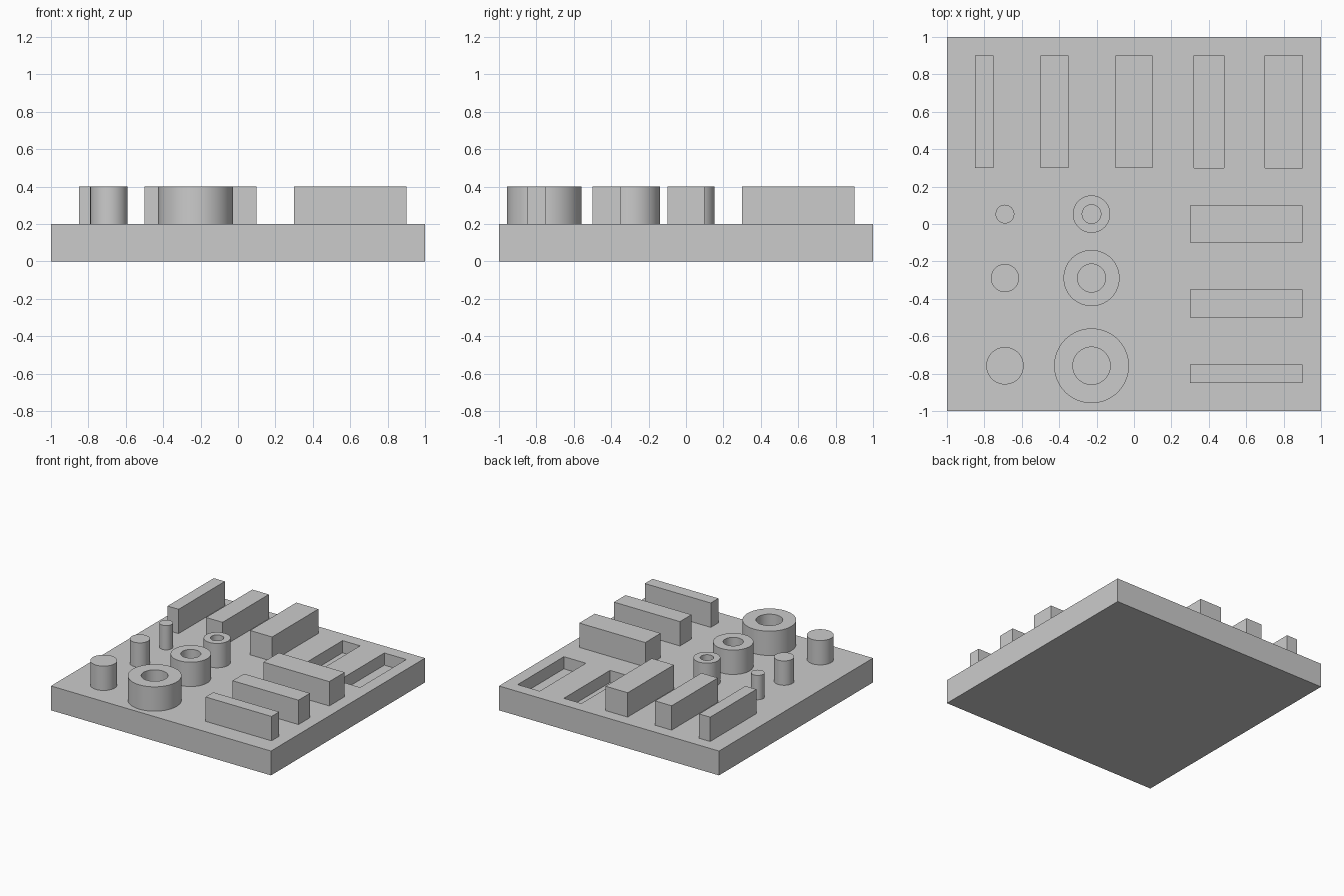
import bpy
import bmesh
import math
from mathutils import Matrix, Vector

cube = bpy.data.objects.get("Cube")
if cube:
    bpy.data.objects.remove(cube, do_unlink=True)

PLATE_TOP, FEATURE_TOP, POCKET_FLOOR = 0.2, 0.4, 0.1
SEGMENTS = 64

grey = bpy.data.materials.new("plain_grey")
grey.use_nodes = True
colour = (0.6, 0.6, 0.6, 1)
grey.diffuse_color = colour
grey.node_tree.nodes["Principled BSDF"].inputs["Base Color"].default_value = colour


def finish(name, bm):
    """Turn a bmesh into a named grey object."""
    bmesh.ops.recalc_face_normals(bm, faces=bm.faces)
    mesh = bpy.data.meshes.new(name)
    bm.to_mesh(mesh)
    bm.free()
    mesh.materials.append(grey)
    obj = bpy.data.objects.new(name, mesh)
    bpy.context.collection.objects.link(obj)
    return obj


def box(name, low, high):
    low, high = Vector(low), Vector(high)
    bm = bmesh.new()
    place = Matrix.Translation((low + high) / 2) @ Matrix.Diagonal((high - low).to_4d())
    bmesh.ops.create_cube(bm, size=1, matrix=place)
    return finish(name, bm)


def turned(name, x, y, radius, bore=0):
    """Revolve a rectangular wall profile into a post or a hollow boss."""
    bm = bmesh.new()
    outline = [(bore, PLATE_TOP), (radius, PLATE_TOP), (radius, FEATURE_TOP), (bore, FEATURE_TOP)]
    verts = [bm.verts.new((x + r, y, z)) for r, z in outline]
    pairs = list(zip(verts, verts[1:]))
    if bore:
        pairs.append((verts[-1], verts[0]))
    edges = [bm.edges.new(pair) for pair in pairs]
    bmesh.ops.spin(bm, geom=verts + edges, cent=(x, y, 0), axis=(0, 0, 1),
                   angle=math.tau, steps=SEGMENTS)
    bmesh.ops.remove_doubles(bm, verts=bm.verts, dist=1e-4)
    obj = finish(name, bm)
    bpy.ops.object.select_all(action="DESELECT")
    obj.select_set(True)
    bpy.context.view_layer.objects.active = obj
    bpy.ops.object.shade_smooth_by_angle(angle=math.radians(30))
    return obj


# Base plate with two blind pockets
plate = box("base_plate", (-1, -1, 0), (1, 1, PLATE_TOP))
for centre, width in ((0.4, 0.16), (0.8, 0.2)):
    cutter = box("pocket_cutter", (centre - width / 2, 0.3, POCKET_FLOOR),
                 (centre + width / 2, 0.9, FEATURE_TOP))
    cutter.hide_render = True
    cut = plate.modifiers.new("pocket", "BOOLEAN")
    cut.operation = "DIFFERENCE"
    cut.solver = "EXACT"
    cut.object = cutter
    bpy.context.view_layer.objects.active = plate
    bpy.ops.object.modifier_apply(modifier=cut.name)
    bpy.data.objects.remove(cutter, do_unlink=True)

# Ribs of three widths, one row along each direction
for size, low, high in (("thin", -0.85, -0.75), ("medium", -0.5, -0.35), ("thick", -0.1, 0.1)):
    box(size + "_back_rib", (low, 0.3, PLATE_TOP), (high, 0.9, FEATURE_TOP))
    box(size + "_side_rib", (0.3, low, PLATE_TOP), (0.9, high, FEATURE_TOP))

# Solid posts and matching hollow bosses
for size, y, radius in (("small", 0.053, 0.05), ("medium", -0.289, 0.075), ("large", -0.758, 0.1)):
    turned(size + "_post", -0.69, y, radius)
    turned(size + "_boss", -0.227, y, radius * 2, radius)
